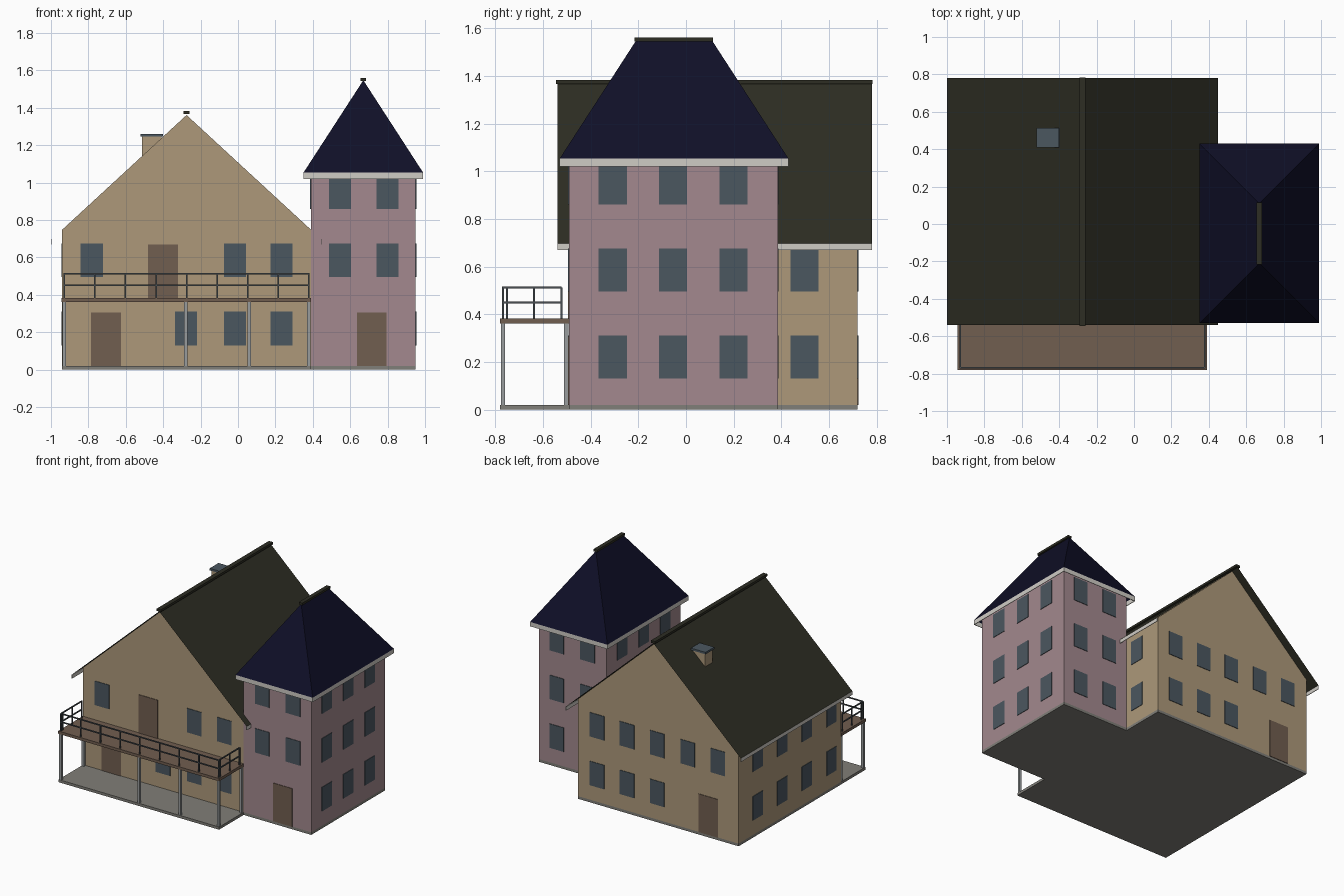
import bpy
import bmesh

if "Cube" in bpy.data.objects:
    bpy.data.objects.remove(bpy.data.objects["Cube"], do_unlink=True)


def linear(c):
    c /= 255
    return c / 12.92 if c <= 0.04 else ((c + 0.055) / 1.055) ** 2.4


def material(name, *rgb):
    m = bpy.data.materials.new(name)
    m.use_nodes = True
    col = (*[linear(c) for c in rgb], 1)
    m.diffuse_color = col
    bsdf = m.node_tree.nodes["Principled BSDF"]
    bsdf.inputs["Base Color"].default_value = col
    bsdf.inputs["Roughness"].default_value = 0.9
    return m


TAN = material("tan_plaster", 173, 153, 122)
PINK = material("pink_plaster", 163, 137, 142)
OLIVE = material("dark_olive_roof", 45, 45, 35)
NAVY = material("navy_roof", 15, 15, 39)
TRIM = material("pale_trim", 207, 204, 197)
GLASS = material("slate_glass", 75, 87, 96)
WOOD = material("brown_wood", 113, 94, 80)
STONE = material("grey_stone", 128, 126, 120)
POST = material("light_grey_post", 152, 156, 157)
RAIL = material("dark_grey_rail", 72, 78, 82)


def finish(name, bm, mat):
    bmesh.ops.recalc_face_normals(bm, faces=bm.faces)
    mesh = bpy.data.meshes.new(name)
    bm.to_mesh(mesh)
    bm.free()
    mesh.materials.append(mat)
    ob = bpy.data.objects.new(name, mesh)
    bpy.context.collection.objects.link(ob)
    return ob


def boxes(name, mat, items):
    """Each item is ((x0, x1), (y0, y1), (z0, z1))."""
    bm = bmesh.new()
    for xs, ys, zs in items:
        made = bmesh.ops.create_cube(bm, size=1)["verts"]
        for v in made:
            v.co = [(a + b) / 2 + c * (b - a) for (a, b), c in zip((xs, ys, zs), v.co)]
    return finish(name, bm, mat)


def mid(c, w):
    return (c - w / 2, c + w / 2)


def on_x(wall, centers, rows, w=0.118):
    """Plates on a wall facing left or right."""
    return [(mid(wall, 0.008), mid(c, w), z) for c in centers for z in rows]


def on_y(wall, centers, rows, w=0.118):
    """Plates on a wall facing front or back."""
    return [(mid(c, w), mid(wall, 0.008), z) for c in centers for z in rows]


# Main plan dimensions
L, R, F, B = -0.94, 0.39, -0.49, 0.72
TR, TB = 0.95, 0.385
PORCH = -0.78
RIDGE_X, RIDGE_Z, WALL_Z = -0.275, 1.365, 0.752
SLAB = 0.02
LOW, MIDDLE, HIGH = (0.13, 0.31), (0.495, 0.675), (0.86, 1.04)

# Ground slab, house with porch and the tower wing as one outline
bm = bmesh.new()
outline = [(L, PORCH), (R, PORCH), (R, F), (TR, F), (TR, TB), (R, TB), (R, B), (L, B)]
face = bm.faces.new([bm.verts.new((x, y, 0)) for x, y in outline])
top = bmesh.ops.extrude_face_region(bm, geom=[face])["geom"]
bmesh.ops.translate(bm, vec=(0, 0, SLAB),
                    verts=[g for g in top if isinstance(g, bmesh.types.BMVert)])
finish("ground_slab", bm, STONE)

# House walls: gable profile pushed back
bm = bmesh.new()
drop = 0.004
gable = [(L, SLAB), (R, SLAB), (R, WALL_Z - drop), (RIDGE_X, RIDGE_Z - drop), (L, WALL_Z - drop)]
face = bm.faces.new([bm.verts.new((x, F, z)) for x, z in gable])
back = bmesh.ops.extrude_face_region(bm, geom=[face])["geom"]
bmesh.ops.translate(bm, vec=(0, B - F, 0),
                    verts=[g for g in back if isinstance(g, bmesh.types.BMVert)])
finish("house_walls", bm, TAN)

# House roof: thin sheet over the gable
EL, ER, EF, EB, EZ = -1.0, 0.45, -0.54, 0.78, 0.697
bm = bmesh.new()
rows = [[bm.verts.new((x, y, z)) for x, z in ((EL, EZ), (RIDGE_X, RIDGE_Z), (ER, EZ))]
        for y in (EF, EB)]
for i in range(2):
    bm.faces.new((rows[0][i], rows[0][i + 1], rows[1][i + 1], rows[1][i]))
finish("house_roof", bm, OLIVE)
boxes("house_ridge_cap", OLIVE, [(mid(RIDGE_X, 0.034), (EF - 0.005, EB + 0.003), (1.366, 1.383))])
boxes("house_eave_trim", TRIM, [((EL, EL + 0.004), (EF, EB), (0.669, EZ)),
                                ((ER - 0.004, ER), (EF, EB), (0.669, EZ))])

# Chimney
boxes("chimney", TAN, [((-0.512, -0.408), (0.415, 0.505), (1.0, 1.247))])
boxes("chimney_cap", GLASS, [((-0.52, -0.4), (0.408, 0.512), (1.245, 1.26))])

# Tower walls
boxes("tower_walls", PINK, [((R, TR), (F, TB), (SLAB, 1.1))])

# Tower roof: open hipped shell
X0, X1, Y0, Y1, Z0, Z1 = 0.35, 0.99, -0.53, 0.43, 1.053, 1.547
bm = bmesh.new()
a, b, c, d = [bm.verts.new((x, y, Z0)) for x, y in ((X0, Y0), (X1, Y0), (X1, Y1), (X0, Y1))]
e, f = [bm.verts.new((0.67, y, Z1)) for y in (-0.21, 0.11)]
for loop in ((a, b, e), (b, c, f, e), (c, d, f), (d, a, e, f)):
    bm.faces.new(loop)
finish("tower_roof", bm, NAVY)
boxes("tower_ridge_cap", OLIVE, [(mid(0.67, 0.03), (-0.216, 0.114), (1.543, 1.56))])
t = 0.004
boxes("tower_eave_trim", TRIM,
      [(x, (Y0, Y1), (1.02, Z0)) for x in ((X0, X0 + t), (X1 - t, X1))] +
      [((X0, X1), y, (1.02, Z0)) for y in ((Y0, Y0 + t), (Y1 - t, Y1))])

# House windows
COLS = [0.232, -0.017]
boxes("house_front_windows", GLASS,
      on_y(F, COLS + [-0.277], [LOW]) + on_y(F, COLS + [-0.782], [MIDDLE]))
boxes("house_back_windows", GLASS,
      on_y(B, COLS + [-0.267], [LOW]) + on_y(B, COLS + [-0.267, -0.52, -0.77], [MIDDLE]))
boxes("house_left_windows", GLASS,
      on_x(L, [0.497 - 0.291 * i for i in range(4)], [LOW, MIDDLE]))
boxes("house_right_windows", GLASS, on_x(R, [0.497], [LOW, MIDDLE]))

# Tower windows
SIDE = [-0.307, -0.055, 0.199]
boxes("tower_front_windows", GLASS, on_y(F, [0.545, 0.8], [MIDDLE, HIGH]))
boxes("tower_back_windows", GLASS, on_y(TB, [0.545, 0.8], [LOW, MIDDLE, HIGH]))
boxes("tower_right_windows", GLASS, on_x(TR, SIDE, [LOW, MIDDLE, HIGH]))
boxes("tower_left_windows", GLASS, on_x(R, SIDE, [HIGH]))

# Doors
DOOR = (SLAB, 0.306)
boxes("front_doors", WOOD, on_y(F, [-0.705, 0.715], [DOOR], 0.16))
boxes("back_door", WOOD, on_y(B, [-0.69], [DOOR], 0.16))
boxes("balcony_door", WOOD, on_y(F, [-0.4], [(0.38, 0.67)], 0.16))

# Balcony deck and its posts
DECK = 0.383
boxes("balcony_deck", WOOD, [((L - 0.003, R), (PORCH, F), (0.362, DECK))])
ends = (L + 0.012, R - 0.012)
posts = [(x, PORCH + 0.012) for x in (*ends, -0.28, 0.06)] + [(x, F - 0.012) for x in ends]
boxes("balcony_posts", POST, [(mid(x, 0.018), mid(y, 0.018), (SLAB, 0.364)) for x, y in posts])

# Balcony railing: bars along front and both ends
w = 0.008
y0, y1 = PORCH + 0.012, F - 0.032
x0, x1 = ends
bars = [(mid(x0 + (x1 - x0) * i / 8, w), mid(y0, w), (DECK, 0.512)) for i in range(9)]
bars += [(mid(x, w), mid(y, w), (DECK, 0.512)) for x in ends for y in (y0 + 0.018, -0.637, y1)]
for z in (0.45, 0.512):
    bars.append(((x0, x1), mid(y0, w), mid(z, w)))
    bars += [(mid(x, w), (y0, y1), mid(z, w)) for x in ends]
boxes("balcony_railing", RAIL, bars)
